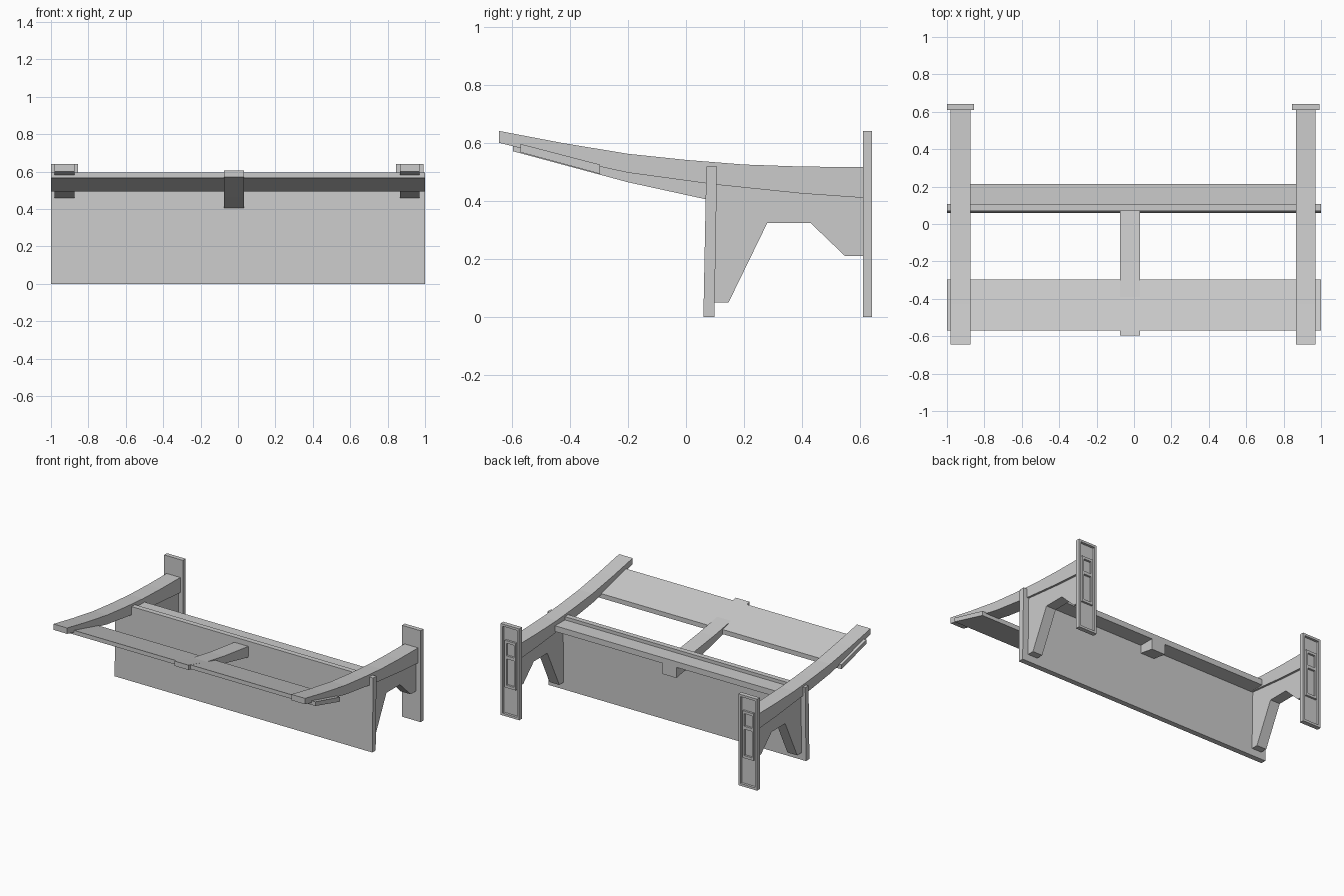
import bpy, bmesh

if "Cube" in bpy.data.objects:
    bpy.data.objects.remove(bpy.data.objects["Cube"])


def extrude_profile(name, profile, x0, x1):
    """Solid made from a (y, z) outline stretched along x."""
    bm = bmesh.new()
    face = bm.faces.new([bm.verts.new((x0, y, z)) for y, z in profile])
    ext = bmesh.ops.extrude_face_region(bm, geom=[face])
    moved = [v for v in ext["geom"] if isinstance(v, bmesh.types.BMVert)]
    bmesh.ops.translate(bm, vec=(x1 - x0, 0, 0), verts=moved)
    bmesh.ops.recalc_face_normals(bm, faces=bm.faces)
    mesh = bpy.data.meshes.new(name)
    bm.to_mesh(mesh)
    bm.free()
    obj = bpy.data.objects.new(name, mesh)
    bpy.context.collection.objects.link(obj)
    return obj


def box(name, x, y, z):
    return extrude_profile(name, [(y[0], z[0]), (y[1], z[0]), (y[1], z[1]), (y[0], z[1])], *x)


# outlines in (y, z)
beam_top = [(-0.645, 0.641), (-0.43, 0.6), (-0.2, 0.562), (0, 0.541),
            (0.2, 0.525), (0.4, 0.518), (0.615, 0.516)]
beam_bottom = [(0.615, 0.41), (0.4, 0.425), (0.1, 0.456), (-0.2, 0.497),
               (-0.4, 0.54), (-0.645, 0.6)]
bracket = [(0.09, 0.46), (0.09, 0.05), (0.147, 0.05), (0.28, 0.323), (0.43, 0.323),
           (0.548, 0.21), (0.615, 0.21), (0.615, 0.415), (0.4, 0.43)]
spar = [(-0.597, 0.605), (-0.4, 0.551), (-0.2, 0.517), (0.07, 0.482), (0.215, 0.465),
        (0.215, 0.38), (0.07, 0.405), (-0.2, 0.464), (-0.597, 0.571)]

# side beams, brackets and recessed rear posts
for side, cx in (("left", -0.928), ("right", 0.918)):
    extrude_profile(side + "_side_beam", beam_top + beam_bottom, cx - 0.053, cx + 0.053)
    extrude_profile(side + "_bracket", bracket, cx - 0.038, cx + 0.038)

    # post with a shallow rimmed recess in its back
    w, rim, front, deep, back = 0.0725, 0.016, 0.61, 0.624, 0.641
    box(side + "_post_plate", (cx - w, cx + w), (front, deep), (0, 0.641))
    for s in (-1, 1):
        a, b = sorted((cx + s * w, cx + s * (w - rim)))
        box(side + "_post_rim", (a, b), (deep, back), (0, 0.641))
    for z in ((0, rim), (0.641 - rim, 0.641)):
        box(side + "_post_cap", (cx - w + rim, cx + w - rim), (deep, back), z)

    # two-window frame around the beam and bracket joints
    for s in (-1, 1):
        a, b = sorted((cx + s * 0.043, cx + s * 0.03))
        box(side + "_joint_stile", (a, b), (deep, 0.638), (0.2, 0.53))
    for z in ((0.2, 0.218), (0.402, 0.424), (0.512, 0.53)):
        box(side + "_joint_rail", (cx - 0.03, cx + 0.03), (deep, 0.638), z)

# slightly leaning front panel
extrude_profile("front_panel", [(0.06, 0), (0.098, 0), (0.107, 0.518), (0.07, 0.518)], -1, 1)

# rail behind the panel
box("back_rail", (-0.89, 0.885), (0.1, 0.215), (0.455, 0.495))

# sloping front shelf
extrude_profile("front_shelf", [(-0.57, 0.596), (-0.297, 0.525), (-0.297, 0.493), (-0.57, 0.567)], -1, 1)

# centre spar under the shelf
extrude_profile("centre_spar", spar, -0.076, 0.032)
